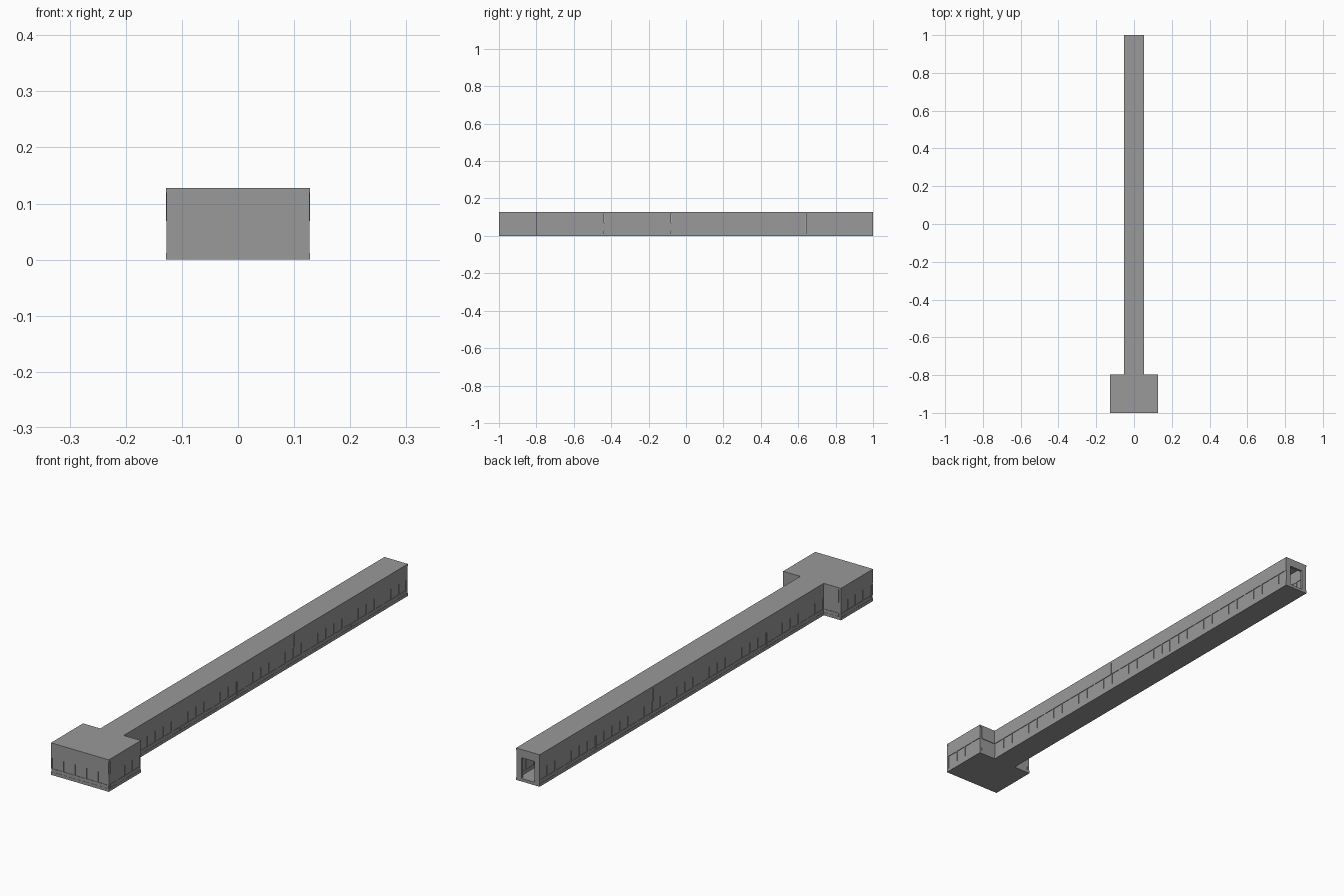
import bpy, bmesh
from mathutils import Matrix, Vector

cube = bpy.data.objects.get("Cube")
if cube:
    bpy.data.objects.remove(cube)

grey = bpy.data.materials.new("mid_grey")
grey.use_nodes = True
colour = (0.32, 0.32, 0.32, 1)
grey.diffuse_color = colour
grey.node_tree.nodes["Principled BSDF"].inputs["Base Color"].default_value = colour

HEAD, HALL = 0.128, 0.052      # half widths of the wide end and the corridor
FRONT, JOINT, BACK = -1.0, -0.797, 1.0
FLOOR, SILL, LINTEL, CEILING, TOP = 0.012, 0.025, 0.069, 0.12, 0.128
THICK = 0.01
BAYS = 5
parts = {}


def box(part, lo, hi, matrix=Matrix()):
    """Add an axis-aligned box to a named part, then place it by the matrix."""
    bm = parts.setdefault(part, bmesh.new())
    lo, hi = Vector(lo), Vector(hi)
    size = hi - lo
    bmesh.ops.create_cube(bm, size=1, matrix=matrix @ Matrix.Translation((lo + hi) / 2)
                          @ Matrix.Diagonal((*size, 1)))


def wall(start, end, panes):
    """Windowed wall from start to end; the outside lies on its right-hand side."""
    start, end = Vector((*start, 0)), Vector((*end, 0))
    along = (end - start).normalized()
    inward = Vector((-along.y, along.x, 0))
    m = Matrix((along, inward, (0, 0, 1))).transposed().to_4x4()
    m.translation = start
    length = (end - start).length
    gap, post = 0.0008, 0.004
    pitch = length / panes
    box("upper_walls", (gap, 0, LINTEL), (length - gap, THICK, CEILING), m)
    box("sills", (gap, 0.0008, FLOOR), (length - gap, THICK, SILL), m)
    box("window_panes", (gap, 0.0025, SILL), (length - gap, THICK - 0.002, LINTEL), m)
    for i in range(panes + 1):
        a = max(i * pitch - post, gap / 2)
        b = min(i * pitch + post, length - gap / 2)
        box("window_posts", (a, 0.0008, SILL), (b, THICK, LINTEL), m)


# Floor and roof slabs of the T-shaped plan
for part, z0, z1 in (("floor", 0, FLOOR), ("roof", CEILING, TOP)):
    box(part, (-HEAD, FRONT, z0), (HEAD, JOINT, z1))
    box(part, (-HALL, JOINT, z0), (HALL, BACK, z1))

# Walls of the wide end
wall((-HEAD, FRONT), (HEAD, FRONT), 5)
wall((HEAD, FRONT + THICK), (HEAD, JOINT), 4)
wall((-HEAD, JOINT), (-HEAD, FRONT + THICK), 4)
wall((HEAD - THICK, JOINT), (HALL - THICK, JOINT), 1)
wall((-HALL + THICK, JOINT), (-HEAD + THICK, JOINT), 1)

# Corridor walls, in equal bays
bay = (BACK - JOINT) / BAYS
for i in range(BAYS):
    y0, y1 = JOINT + i * bay, JOINT + (i + 1) * bay
    wall((HALL, y0), (HALL, y1), 7)
    wall((-HALL, y1), (-HALL, y0), 7)

# Portal around the open end
DOOR, DOOR_TOP = 0.029, 0.095
for side in (-1, 1):
    edges = sorted((side * DOOR, side * (HALL - 0.001)))
    box("end_portal", (edges[0], BACK - THICK, FLOOR), (edges[1], BACK, CEILING))
box("end_portal", (-DOOR, BACK - THICK, DOOR_TOP), (DOOR, BACK, CEILING))

for name, bm in parts.items():
    mesh = bpy.data.meshes.new(name)
    bmesh.ops.recalc_face_normals(bm, faces=bm.faces)
    bm.to_mesh(mesh)
    bm.free()
    mesh.materials.append(grey)
    bpy.context.collection.objects.link(bpy.data.objects.new(name, mesh))
